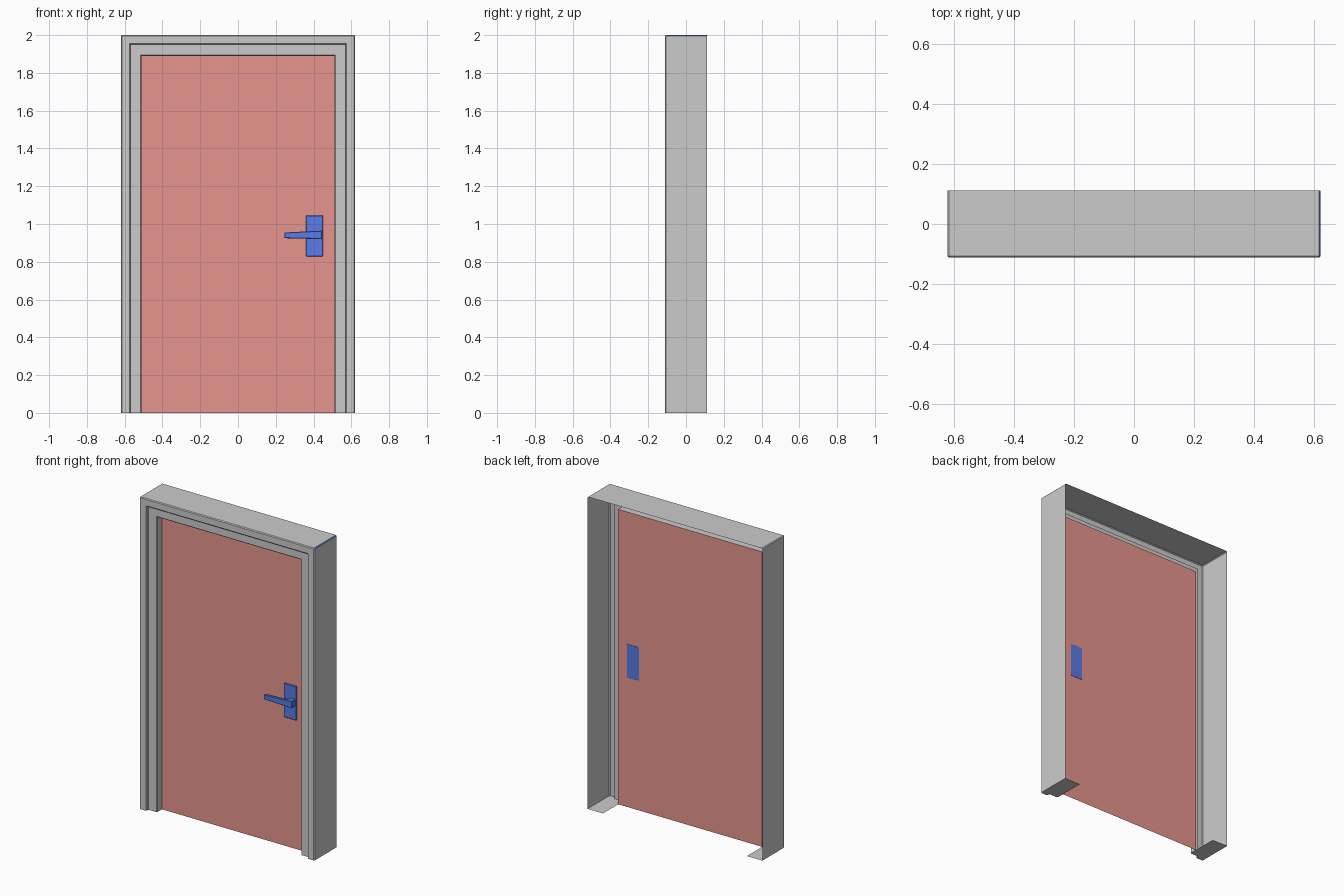
import bpy, bmesh

if "Cube" in bpy.data.objects:
    bpy.data.objects.remove(bpy.data.objects["Cube"])

W, H, D = 0.62, 2.0, 0.112      # half width, height, half depth
DOOR_Y, OPEN = -0.042, 0.11     # door plane, inset of the opening
B = 0.005                       # small edge chamfer


def material(name, color):
    m = bpy.data.materials.new(name)
    m.diffuse_color = color
    m.use_nodes = True
    m.node_tree.nodes["Principled BSDF"].inputs["Base Color"].default_value = m.diffuse_color
    return m


def finish(bm, name, mats=()):
    me = bpy.data.meshes.new(name)
    bm.to_mesh(me)
    bm.free()
    for m in mats:
        me.materials.append(m)
    ob = bpy.data.objects.new(name, me)
    bpy.context.collection.objects.link(ob)
    return ob


grey = material("frame_grey", (0.8, 0.8, 0.8, 1))
red = material("door_red", (0.8, 0.3, 0.27, 1))
blue = material("metal_blue", (0.1, 0.2, 0.8, 1))

# Frame: stepped profile (inset, y) swept around the doorway, open at the back
profile = [(0, D), (0, -D + B), (B, -D), (0.05 - B, -D), (0.05, -D + B),
           (0.05, -0.092), (OPEN - B, -0.092), (OPEN, -0.092 + B), (OPEN, DOOR_Y)]
bm = bmesh.new()
rows = []
for t, y in profile:
    c = B if t == 0 else 0      # only the outermost corners are chamfered
    w, h = W - t, H - t
    path = [(-w, 0), (-w, h - c), (-w + c, h), (w - c, h), (w, h - c), (w, 0)]
    rows.append([bm.verts.new((x, y, z)) for x, z in path])
for a, b in zip(rows, rows[1:]):
    for i in range(5):
        f = bm.faces.new((a[i], b[i], b[i + 1], a[i + 1]))
        f.material_index = 1 if i == 3 and a is rows[0] else 0
# Foot caps under both jambs
for side, x in ((0, -W + OPEN), (5, W - OPEN)):
    bm.faces.new([r[side] for r in rows] + [bm.verts.new((x, D, 0))])
bmesh.ops.dissolve_degenerate(bm, dist=1e-5, edges=bm.edges[:])
bmesh.ops.remove_doubles(bm, verts=bm.verts[:], dist=1e-5)
bmesh.ops.recalc_face_normals(bm, faces=bm.faces[:])
finish(bm, "door_frame", (grey, blue))

# Door leaf: a single flat panel
bm = bmesh.new()
x, z = W - OPEN, H - OPEN + 0.008
z = H - OPEN
bm.faces.new([bm.verts.new(p) for p in
              ((-x, DOOR_Y, 0), (x, DOOR_Y, 0), (x, DOOR_Y, z), (-x, DOOR_Y, z))])
finish(bm, "door_leaf", (red,))


def prism(name, outline, z_of, bevel):
    """Vertical prism from an (x, y) outline; z_of(x) gives bottom and top."""
    bm = bmesh.new()
    lo = [bm.verts.new((x, y, z_of(x)[0])) for x, y in outline]
    hi = [bm.verts.new((x, y, z_of(x)[1])) for x, y in outline]
    bm.faces.new(lo)
    bm.faces.new(hi)
    n = len(outline)
    for i in range(n):
        j = (i + 1) % n
        bm.faces.new((lo[i], lo[j], hi[j], hi[i]))
    bmesh.ops.recalc_face_normals(bm, faces=bm.faces[:])
    ob = finish(bm, name, (blue,))
    mod = ob.modifiers.new("edge_chamfer", "BEVEL")
    mod.width, mod.segments = bevel, 1
    return ob


# Handle plate, its back just showing through the door
y0, y1 = DOOR_Y + 0.001, DOOR_Y - 0.01
prism("handle_plate", [(0.36, y0), (0.45, y0), (0.45, y1), (0.36, y1)],
      lambda x: (0.828, 1.046), 0.003)

# Lever: block out of the plate, turning into a tapering arm
prism("handle_lever",
      [(0.445, y1 + 0.004), (0.445, -0.092), (0.245, -0.09), (0.245, -0.072),
       (0.405, -0.072), (0.405, y1 + 0.004)],
      lambda x: (0.925 - 0.005 * (x - 0.245) / 0.2, 0.955 + 0.01 * (x - 0.245) / 0.2),
      0.003)
